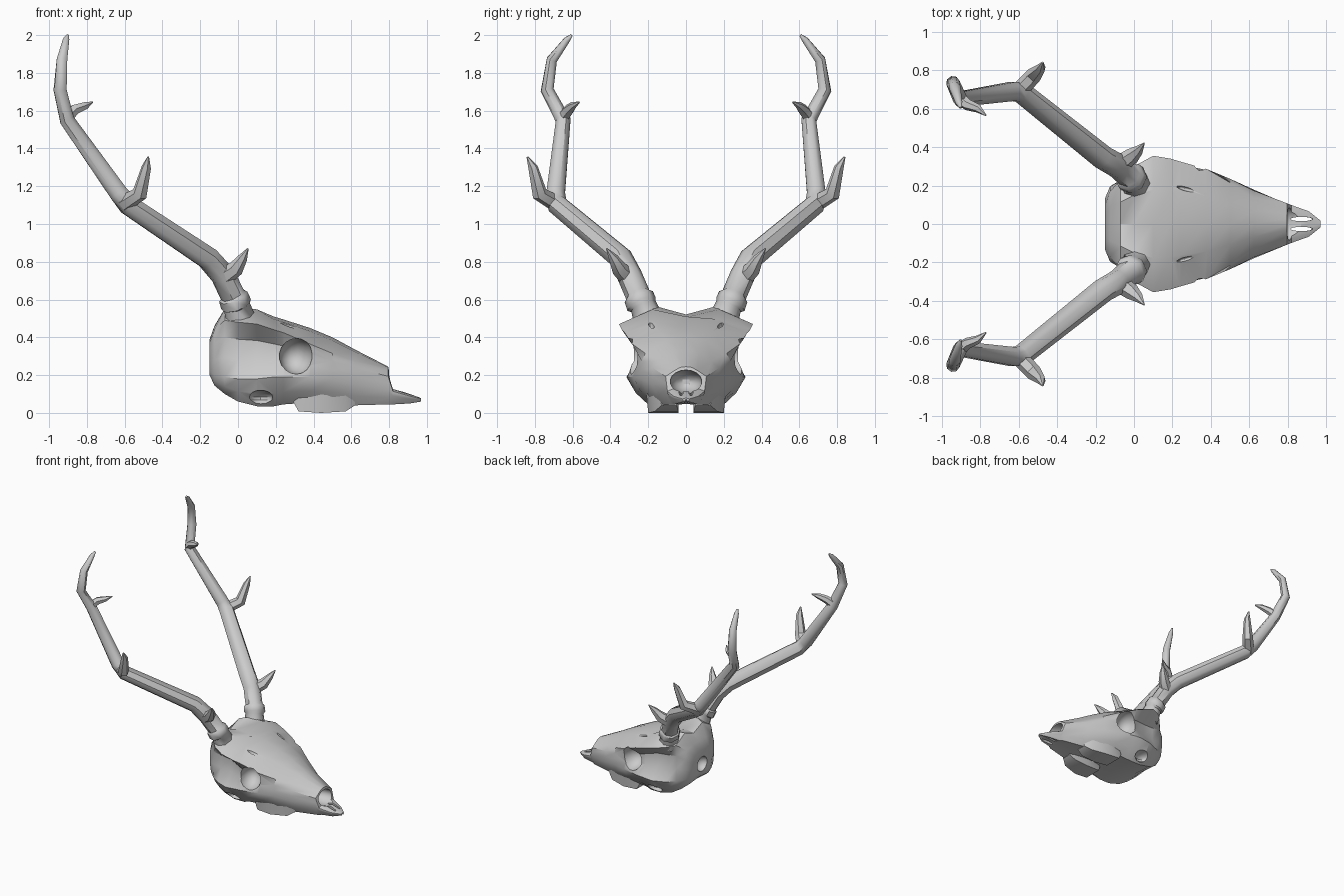
import bpy, bmesh, math
from mathutils import Vector, Matrix

if "Cube" in bpy.data.objects:
    bpy.data.objects.remove(bpy.data.objects["Cube"])


def finish(bm, name, angle=35):
    bmesh.ops.recalc_face_normals(bm, faces=bm.faces)
    me = bpy.data.meshes.new(name)
    bm.to_mesh(me)
    bm.free()
    ob = bpy.data.objects.new(name, me)
    bpy.context.collection.objects.link(ob)
    bpy.ops.object.select_all(action='DESELECT')
    ob.select_set(True)
    bpy.context.view_layer.objects.active = ob
    bpy.ops.object.shade_smooth_by_angle(angle=math.radians(angle))
    return ob


def loft(bm, rings):
    loops = [[bm.verts.new(p) for p in r] for r in rings]
    n = len(loops[0])
    for a, b in zip(loops, loops[1:]):
        for i in range(n):
            j = (i + 1) % n
            bm.faces.new((a[i], a[j], b[j], b[i]))
    bm.faces.new(loops[0])
    bm.faces.new(loops[-1])


def tube(bm, path, sides=8):
    # rings follow the path; each path point is x, y, z, radius
    pts = [Vector(p[:3]) for p in path]
    rings = []
    ref = Vector((1, -1, 0)).normalized()
    for i, p in enumerate(pts):
        d = (pts[min(i + 1, len(pts) - 1)] - pts[max(i - 1, 0)]).normalized()
        u = (ref - d * ref.dot(d)).normalized()
        v = d.cross(u)
        ref = u
        rings.append([p + path[i][3] * (u * math.cos(a) + v * math.sin(a))
                      for a in (2 * math.pi * k / sides for k in range(sides))])
    loft(bm, rings)


def mirror_y(bm):
    geo = bmesh.ops.duplicate(bm, geom=bm.verts[:] + bm.edges[:] + bm.faces[:])['geom']
    vs = [g for g in geo if isinstance(g, bmesh.types.BMVert)]
    bmesh.ops.scale(bm, vec=(1, -1, 1), verts=vs)


# Skull sections: x, top z, brow y, brow z, inner y, cheek y, cheek z, base y, base z
SECTIONS = [
    (-.150, .39, .10, .37, .135, .12, .23, .08, .20),
    (-.125, .46, .17, .44, .195, .18, .20, .12, .145),
    (-.07, .53, .23, .49, .225, .23, .19, .16, .10),
    (.00, .545, .30, .48, .225, .27, .18, .18, .06),
    (.10, .53, .355, .47, .235, .31, .18, .19, .035),
    (.19, .51, .34, .44, .265, .315, .19, .19, .035),
    (.24, .495, .325, .425, .28, .31, .19, .18, .045),
    (.38, .45, .285, .365, .26, .28, .19, .18, .055),
    (.50, .40, .215, .315, .235, .235, .18, .17, .05),
    (.62, .335, .135, .275, .175, .18, .15, .12, .04),
    (.795, .245, .06, .225, .108, .105, .12, .08, .045),
    (.82, .13, .075, .125, .098, .09, .09, .06, .045),
    (.91, .10, .05, .095, .066, .06, .075, .045, .05),
    (.97, .078, .012, .076, .018, .016, .068, .01, .06),
]
rings = []
for x, zt, yb, zb, yi, yc, zc, yl, zl in SECTIONS:
    bump = .03 if -.1 < x < .15 else .0
    half = [(yb * .5, zt - (zt - zb) * .2 + bump), (yb, zb),
            (yi, zb - (zb - zc) * .3), (yi, zb - (zb - zc) * .65),
            (yc, zc), (yc * .6 + yl * .4, zc * .45 + zl * .55), (yl, zl)]
    ring = [(0, zt - bump * .8)] + half + [(0, zl + .012)] + [(-y, z) for y, z in reversed(half)]
    rings.append([(x, y, z) for y, z in ring])
bm = bmesh.new()
loft(bm, rings)
skull = finish(bm, "skull")


def cut(target, loc, size, yaw=0, pair=True):
    # hollow out an ellipsoid, on both sides when paired
    bm = bmesh.new()
    m = Matrix.Translation(loc) @ Matrix.Rotation(yaw, 4, 'Z') @ Matrix.Diagonal((*size, 1))
    bmesh.ops.create_uvsphere(bm, u_segments=14, v_segments=9, radius=1, matrix=m)
    if pair:
        mirror_y(bm)
    tool = finish(bm, "cutter")
    tool.hide_render = True
    mod = target.modifiers.new("hollow", 'BOOLEAN')
    mod.operation = 'DIFFERENCE'
    mod.solver = 'EXACT'
    mod.object = tool
    bpy.context.view_layer.objects.active = target
    bpy.ops.object.modifier_apply(modifier=mod.name)
    bpy.data.objects.remove(tool)


cut(skull, (.31, .29, .30), (.09, .13, .095), -.25)          # eye sockets
cut(skull, (.12, .29, .075), (.075, .11, .045), 0)           # ear openings
cut(skull, (.80, 0, .165), (.13, .085, .062), 0, False)      # nasal cavity
cut(skull, (.87, .026, .08), (.06, .012, .08))               # palate slots
cut(skull, (.28, .18, .475), (.06, .012, .03), -.25)         # brow slits
cut(skull, (-.15, 0, .27), (.06, .065, .06), 0, False)       # spinal opening
bpy.ops.object.select_all(action='DESELECT')
skull.select_set(True)
bpy.context.view_layer.objects.active = skull
bpy.ops.object.shade_smooth_by_angle(angle=math.radians(35))

# Tooth rows
bm = bmesh.new()
loft(bm, [[(x, yi, z0), (x, yo, z0), (x, yo + .01, .10), (x, yi, .10)]
          for x, yi, yo, z0 in ((.29, .07, .19, .065), (.32, .05, .20, .008),
                                (.44, .04, .20, .0), (.57, .04, .165, .008),
                                (.62, .05, .13, .04))])
mirror_y(bm)
finish(bm, "tooth_rows")

# Antler beams with burr, and three tines each
bm = bmesh.new()
tube(bm, [(.02, .19, .47, .085), (-.005, .225, .565, .07), (-.01, .235, .575, .083),
          (-.025, .25, .615, .08), (-.03, .255, .625, .066), (-.08, .30, .73, .066),
          (-.16, .345, .82, .064), (-.58, .68, 1.10, .057), (-.63, .69, 1.16, .053),
          (-.905, .65, 1.55, .042), (-.942, .735, 1.71, .036), (-.932, .71, 1.87, .03),
          (-.91, .63, 1.975, .018), (-.902, .605, 2.0, .007)])
for tine in ([(-.09, .30, .71, .05), (-.01, .355, .765, .042), (.025, .385, .82, .026), (.053, .42, .87, .004)],
             [(-.60, .69, 1.11, .045), (-.52, .775, 1.16, .042), (-.485, .81, 1.30, .026), (-.475, .84, 1.355, .005)],
             [(-.91, .655, 1.56, .035), (-.865, .62, 1.605, .03), (-.81, .60, 1.625, .022), (-.77, .565, 1.645, .004)]):
    tube(bm, tine, 6)
mirror_y(bm)
finish(bm, "antlers", 45)
